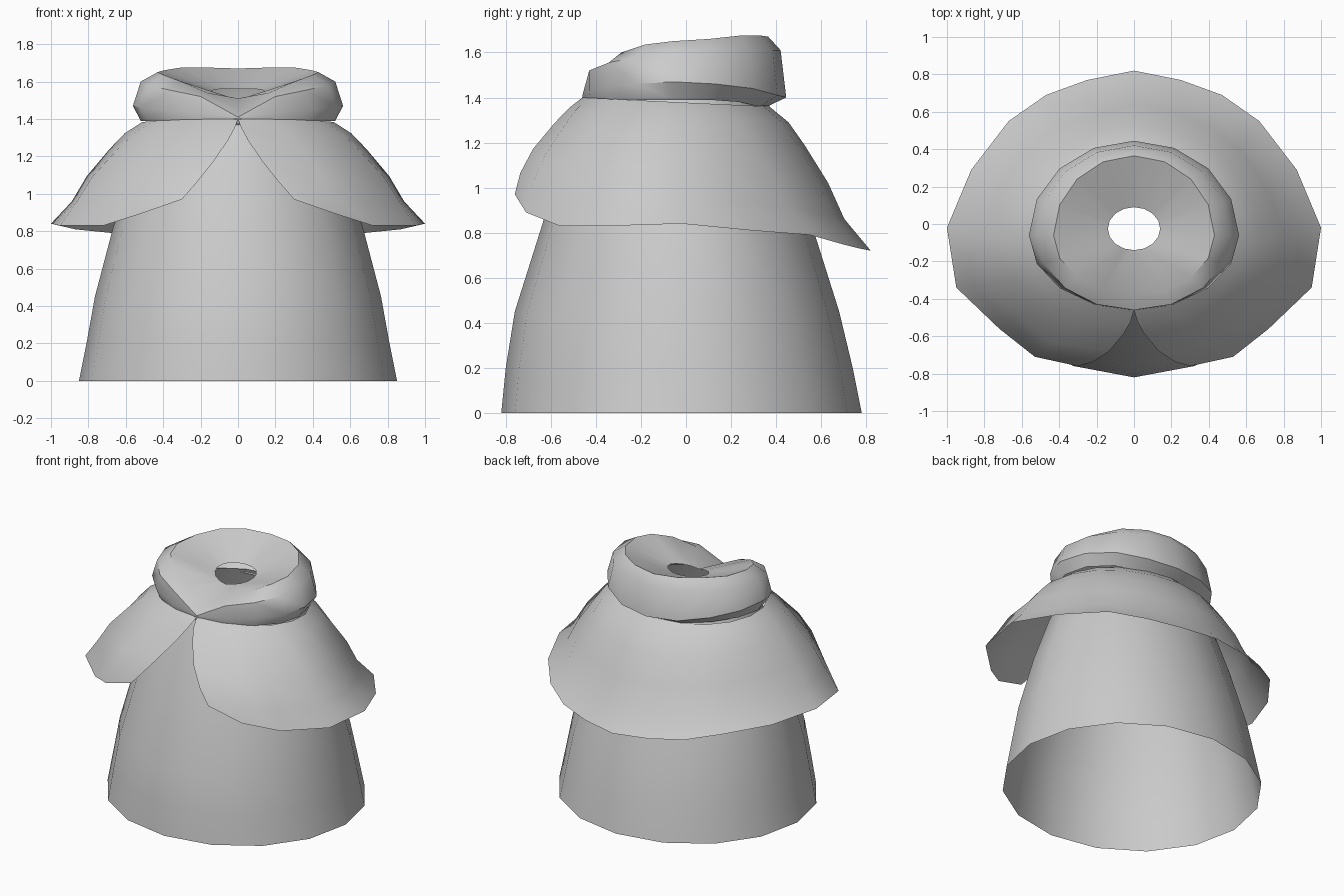
import bpy
from math import sin, cos, pi, radians

if "Cube" in bpy.data.objects:
    bpy.data.objects.remove(bpy.data.objects["Cube"])

cloth = bpy.data.materials.new("light grey cloth")
cloth.use_nodes = True
GREY = (0.6, 0.6, 0.6, 1)
cloth.diffuse_color = GREY
cloth.node_tree.nodes["Principled BSDF"].inputs["Base Color"].default_value = GREY


def finish(obj, angle):
    obj.data.materials.append(cloth)
    bpy.ops.object.select_all(action="DESELECT")
    obj.select_set(True)
    bpy.context.view_layer.objects.active = obj
    bpy.ops.object.shade_smooth_by_angle(angle=radians(angle))


def half_shell(name, rows, angle):
    """Skin rows of points (top row first, front to back) and mirror them."""
    n = len(rows[0])
    verts = [p for row in rows for p in row]
    faces = []
    for i in range(len(rows) - 1):
        for j in range(n - 1):
            a, b = i * n + j, (i + 1) * n + j
            faces.append((a, b, b + 1, a + 1))
    mesh = bpy.data.meshes.new(name)
    mesh.from_pydata(verts, [], faces)
    obj = bpy.data.objects.new(name, mesh)
    bpy.context.collection.objects.link(obj)
    finish(obj, angle)
    mirror = obj.modifiers.new("mirror", "MIRROR")
    mirror.use_clip = True
    mirror.merge_threshold = 0.002
    return obj


def egg(a, cy, rx, front, back):
    """Point on an oval at angle a from the front, with unequal depths."""
    return rx * sin(a), cy - cos(a) * (front if cos(a) > 0 else back)


def egg_row(cy, rx, front, back, heights):
    last = len(heights) - 1
    return [(*egg(pi * k / last, cy, rx, front, back), z)
            for k, z in enumerate(heights)]


# Robe: open bell that narrows towards the neck
robe_rings = [(1.39, 0.45, 0.42, 0.38), (1.1, 0.57, 0.54, 0.49),
              (0.83, 0.665, 0.62, 0.58), (0.45, 0.765, 0.74, 0.7),
              (0.2, 0.81, 0.78, 0.76), (0, 0.85, 0.8, 0.8)]
half_shell("robe", [egg_row(-0.02, rx, f, b, [z] * 9)
                    for z, rx, f, b in robe_rings], 50)

# Cape: flares from the neck to an uneven hem, split at the front
hem = [(0.30, -0.76, 0.97), (0.53, -0.71, 0.89), (0.72, -0.56, 0.83),
       (0.95, -0.34, 0.83), (1, -0.02, 0.84), (0.87, 0.29, 0.81),
       (0.67, 0.55, 0.79), (0.47, 0.69, 0.75), (0.25, 0.77, 0.73),
       (0, 0.82, 0.72)]
drop = [0, 0.11, 0.27, 0.53, 0.78, 1]
flare_back = [0, 0.19, 0.35, 0.58, 0.74, 1]
flare_front = [0, 0.2, 0.42, 0.73, 0.92, 1]
cape_rows = []
for t, fb, ff in zip(drop, flare_back, flare_front):
    row = []
    for k, (hx, hy, hz) in enumerate(hem):
        a = pi * k / (len(hem) - 1)
        tx, ty = egg(a, -0.06, 0.52, 0.4, 0.43)
        tz = 1.38 + 0.02 * cos(a)
        w = max(0, cos(a))
        out = fb + (ff - fb) * w
        side = t ** 1.3 if k == 0 else out
        row.append((tx + (hx - tx) * side, ty + (hy - ty) * out,
                    tz + (hz - tz) * t))
    cape_rows.append(row)
half_shell("cape", cape_rows, 50)

# Collar: rolled band around a funnel neck, pinched low at the front
neck = egg_row(-0.025, 0.14, 0.115, 0.115,
               [1.51, 1.52, 1.53, 1.54, 1.55, 1.555, 1.56, 1.56, 1.56])
rim = egg_row(-0.06, 0.43, 0.32, 0.425,
              [1.45, 1.54, 1.6, 1.635, 1.65, 1.66, 1.675, 1.675, 1.67])
crease = egg_row(-0.06, 0.52, 0.4, 0.48,
                 [1.41, 1.52, 1.555, 1.58, 1.6, 1.605, 1.61, 1.61, 1.61])
belly = egg_row(-0.06, 0.562, 0.4, 0.505,
                [1.4, 1.43, 1.45, 1.46, 1.47, 1.46, 1.44, 1.41, 1.4])
under = egg_row(-0.06, 0.52, 0.395, 0.42,
                [1.39, 1.39, 1.39, 1.39, 1.39, 1.39, 1.38, 1.36, 1.36])
half_shell("collar", [neck, rim, crease, belly, under], 42)

# Knot: small crumple where the collar meets the cape split
bpy.ops.mesh.primitive_ico_sphere_add(subdivisions=1, radius=0.03,
                                      location=(0, -0.45, 1.39))
knot = bpy.context.object
knot.name = "knot"
knot.scale = (1.2, 0.5, 0.8)
finish(knot, 20)
